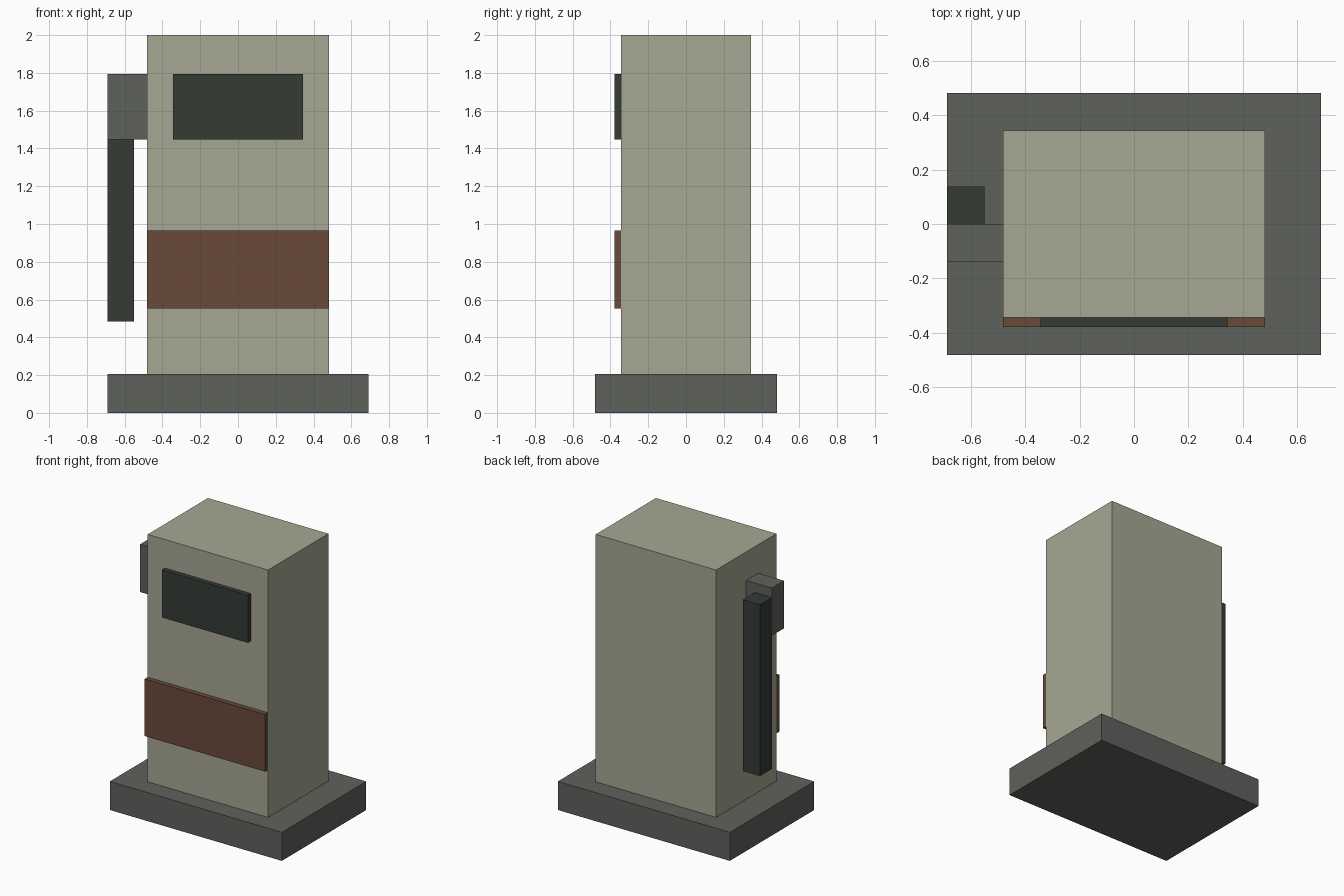
import bpy
import bmesh
from mathutils import Vector

cube = bpy.data.objects.get("Cube")
if cube:
    bpy.data.objects.remove(cube, do_unlink=True)

UNIT = 2 / 29  # module that all parts snap to


def make_material(name, srgb):
    linear = [((c / 255 + 0.055) / 1.055) ** 2.4 for c in srgb] + [1]
    mat = bpy.data.materials.new(name)
    mat.use_nodes = True
    mat.diffuse_color = linear
    mat.node_tree.nodes["Principled BSDF"].inputs["Base Color"].default_value = linear
    return mat


def box(name, low, high, mat):
    """Box between two corners given in modules."""
    low, high = Vector(low) * UNIT, Vector(high) * UNIT
    size = high - low
    bm = bmesh.new()
    bmesh.ops.create_cube(bm, size=1)
    bmesh.ops.scale(bm, vec=size, verts=bm.verts)
    mesh = bpy.data.meshes.new(name)
    bm.to_mesh(mesh)
    bm.free()
    mesh.materials.append(mat)
    obj = bpy.data.objects.new(name, mesh)
    obj.location = (low + high) / 2
    bpy.context.collection.objects.link(obj)
    return obj


cream = make_material("weathered cream", (166, 167, 146))
grey = make_material("concrete grey", (95, 97, 92))
dark = make_material("dark green black", (53, 59, 53))
rust = make_material("rust brown", (105, 74, 58))

# Plinth and cabinet
box("base", (-10, -7, 0), (10, 7, 3), grey)
box("cabinet", (-7, -5, 3), (7, 5, 29), cream)

# Front panels
box("display", (-5, -5.5, 21), (5, -5, 26), dark)
box("band", (-7, -5.5, 8), (7, -5, 14), rust)

# Nozzle holder and hose on the right side
box("nozzle_holder", (-10, -2, 21), (-7, 0, 26), grey)
box("hose", (-10, 0, 7), (-8, 2, 25), dark)
